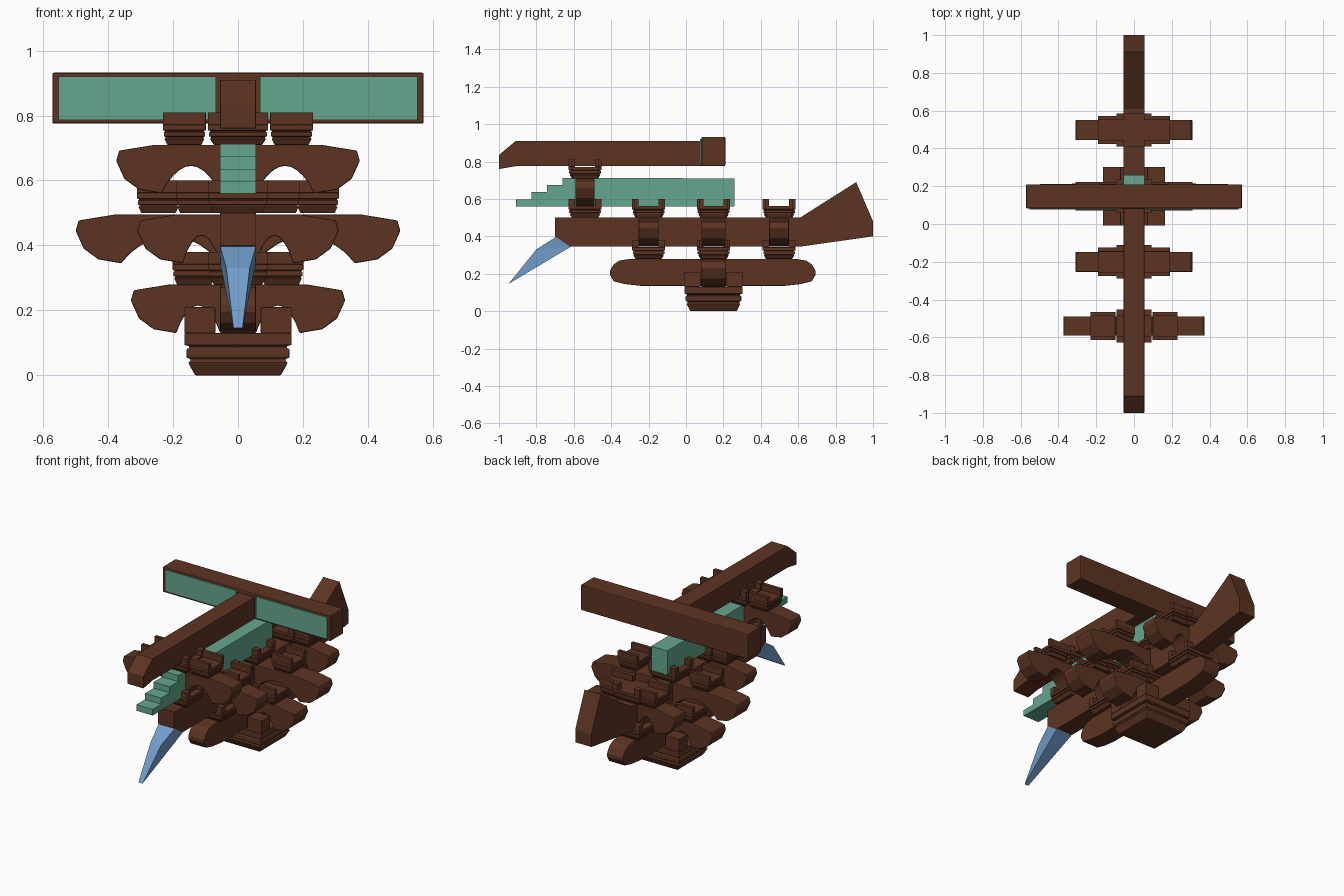
import bpy, bmesh, math

if "Cube" in bpy.data.objects:
    bpy.data.objects.remove(bpy.data.objects["Cube"], do_unlink=True)


def material(name, rgb):
    m = bpy.data.materials.new(name)
    m.use_nodes = True
    m.diffuse_color = (*rgb, 1)
    m.node_tree.nodes["Principled BSDF"].inputs["Base Color"].default_value = (*rgb, 1)
    return m


BROWN = material("brown wood", (0.107, 0.034, 0.016))
GREEN = material("green paint", (0.13, 0.39, 0.27))
BLUE = material("blue paint", (0.165, 0.34, 0.6))


def finish(name, bm, mat, bevel=0.0):
    bmesh.ops.recalc_face_normals(bm, faces=bm.faces)
    me = bpy.data.meshes.new(name)
    bm.to_mesh(me)
    bm.free()
    me.materials.append(mat)
    ob = bpy.data.objects.new(name, me)
    bpy.context.collection.objects.link(ob)
    if bevel:
        mod = ob.modifiers.new("soft_edges", "BEVEL")
        mod.width = bevel
        mod.segments = 2
        mod.angle_limit = math.radians(40)
    return ob


def skin(bm, rings):
    """Join equal-sized vertex rings and cap both ends."""
    rings = [[bm.verts.new(p) for p in r] for r in rings]
    n = len(rings[0])
    for a, b in zip(rings, rings[1:]):
        for i in range(n):
            j = (i + 1) % n
            bm.faces.new((a[i], a[j], b[j], b[i]))
    bm.faces.new(rings[0])
    bm.faces.new(rings[-1])


def side_prism(name, pts, half, mat, bevel=0.0):
    """Extrude a (y, z) profile across x."""
    bm = bmesh.new()
    skin(bm, [[(x, y, z) for y, z in pts] for x in (-half, half)])
    return finish(name, bm, mat, bevel)


def box(bm, x0, x1, y0, y1, z0, z1):
    skin(bm, [[(x0, y0, z), (x1, y0, z), (x1, y1, z), (x0, y1, z)] for z in (z0, z1)])


def cross_arm(name, y, z, length, half):
    """Bracket arm along x with drooping ends and an arch under each side."""
    inner, outer = 0.055, length - 0.14
    right = [(inner, 0)]
    for i in range(1, 10):
        t = i / 10
        right.append((inner + (outer - inner) * t, 0.085 * math.sin(math.pi * t) ** 0.8))
    right += [(outer, 0), (length - 0.07, 0.012), (length - 0.025, 0.045),
              (length, 0.1), (length - 0.009, 0.132), (length - 0.12, 0.15)]
    outline = right + [(-px, pz) for px, pz in reversed(right)]
    bm = bmesh.new()
    skin(bm, [[(px, y + s * half, z + pz) for px, pz in outline] for s in (-1, 1)])
    return finish(name, bm, BROWN, 0.004)


# Ribbed outline of a bearing block: (height fraction, width fraction)
RIBS = [(0, 0.8), (0.3, 0.93), (0.33, 0.89), (0.39, 0.89), (0.42, 0.96),
        (0.62, 0.96), (0.65, 0.91), (0.69, 0.91), (0.72, 1), (1, 1)]


def bearing_block(name, x, y, z, hx, hy, body, ear, slot, corners):
    """Ribbed block with raised ears around a slot (or a cross of slots)."""
    bm = bmesh.new()
    skin(bm, [[(x + sx * hx * w, y + sy * hy * w, z + body * h)
               for sx, sy in ((-1, -1), (1, -1), (1, 1), (-1, 1))] for h, w in RIBS])
    top = z + body
    for sy in (-1, 1):
        y0, y1 = sorted((y + sy * slot, y + sy * hy))
        if corners:
            for sx in (-1, 1):
                x0, x1 = sorted((x + sx * slot, x + sx * hx))
                box(bm, x0, x1, y0, y1, top, top + ear)
        else:
            box(bm, x - hx, x + hx, y0, y1, top, top + ear)
    return finish(name, bm, BROWN, 0.004)


def small_block(name, x, y, z):
    centre = x == 0
    hx, hy = (0.093, 0.088) if centre else (0.066, 0.075)
    return bearing_block(name, x, y, z, hx, hy, 0.062, 0.038, 0.053, centre)


def block_row(name, y, z, offset):
    for label, x in (("right", -offset), ("centre", 0), ("left", offset)):
        small_block(f"{name}_{label}_block", x, y, z)


MID, FRONT, REAR, NOSE = 0.147, -0.2, 0.4975, -0.54
W = 0.055

# Base block and lowest tier
bearing_block("base_block", 0, MID, 0, 0.165, 0.155, 0.13, 0.08, 0.07, True)
cross_arm("lower_cross_arm", MID, 0.13, 0.33, 0.067)
half_end = [(0.38, 0.135), (0.47, 0.145), (0.53, 0.16), (0.55, 0.195),
            (0.55, 0.215), (0.53, 0.25), (0.5, 0.27), (0.44, 0.28)]
side_prism("lower_long_arm",
           [(0.143 + d, z) for d, z in half_end] + [(0.143 - d, z) for d, z in reversed(half_end)],
           W, BROWN, 0.004)

# Second tier: blocks, long beam with raised tail, cross arms
block_row("lower", MID, 0.28, 0.135)
small_block("lower_front_block", 0, FRONT, 0.28)
small_block("lower_rear_block", 0, REAR, 0.28)
side_prism("long_beam_with_tail",
           [(-0.62, 0.345), (0.61, 0.345), (1, 0.4), (1, 0.48), (0.91, 0.69),
            (0.61, 0.5), (-0.7, 0.5), (-0.7, 0.4)], W, BROWN)
cross_arm("middle_cross_arm", MID, 0.345, 0.5, 0.065)
cross_arm("front_cross_arm", FRONT, 0.345, 0.31, 0.053)
cross_arm("rear_cross_arm", REAR, 0.345, 0.31, 0.053)

# Pointed beak below the front of the long beam
bm = bmesh.new()
low, high, knee, tip = [
    [bm.verts.new((s * w, y, z)) for s in (-1, 1)]
    for w, y, z in ((W, -0.615, 0.345), (W, -0.695, 0.397), (0.036, -0.8, 0.33), (0.014, -0.95, 0.145))]
for a, b in ((low, high), (high, knee), (knee, tip), (tip, low)):
    bm.faces.new((a[0], a[1], b[1], b[0]))
for s in (0, 1):
    bm.faces.new((low[s], high[s], knee[s]))
    bm.faces.new((low[s], knee[s], tip[s]))
finish("beak", bm, BLUE)

# Third tier: blocks, stepped green beam, nose arm
block_row("middle", MID, 0.5, 0.245)
block_row("front", FRONT, 0.5, 0.125)
block_row("rear", REAR, 0.5, 0.125)
small_block("nose_lower_block", 0, NOSE, 0.5)
steps = [(0.26, 0.56)]
for i in range(4):
    y = -0.91 + 0.083 * i
    steps += [(y, 0.56 + 0.038 * i), (y, 0.598 + 0.038 * i)]
steps.append((0.26, 0.71))
side_prism("stepped_beam", steps, W, GREEN)
cross_arm("nose_cross_arm", NOSE, 0.56, 0.375, 0.051)

# Top tier: blocks, projecting beam, wide rear beam with front panels
block_row("nose_upper", NOSE, 0.71, 0.165)
side_prism("top_beam", [(0.1, 0.775), (0.1, 0.91), (-0.91, 0.91), (-1, 0.835), (-1, 0.76), (-0.91, 0.775)],
           W, BROWN, 0.003)
bm = bmesh.new()
box(bm, -0.572, 0.572, 0.083, 0.21, 0.775, 0.932)
finish("wide_beam", bm, BROWN, 0.006)
for label, x0, x1 in (("right", -0.553, -0.068), ("left", 0.068, 0.553)):
    bm = bmesh.new()
    box(bm, x0, x1, 0.076, 0.085, 0.787, 0.92)
    finish(f"{label}_panel", bm, GREEN)
